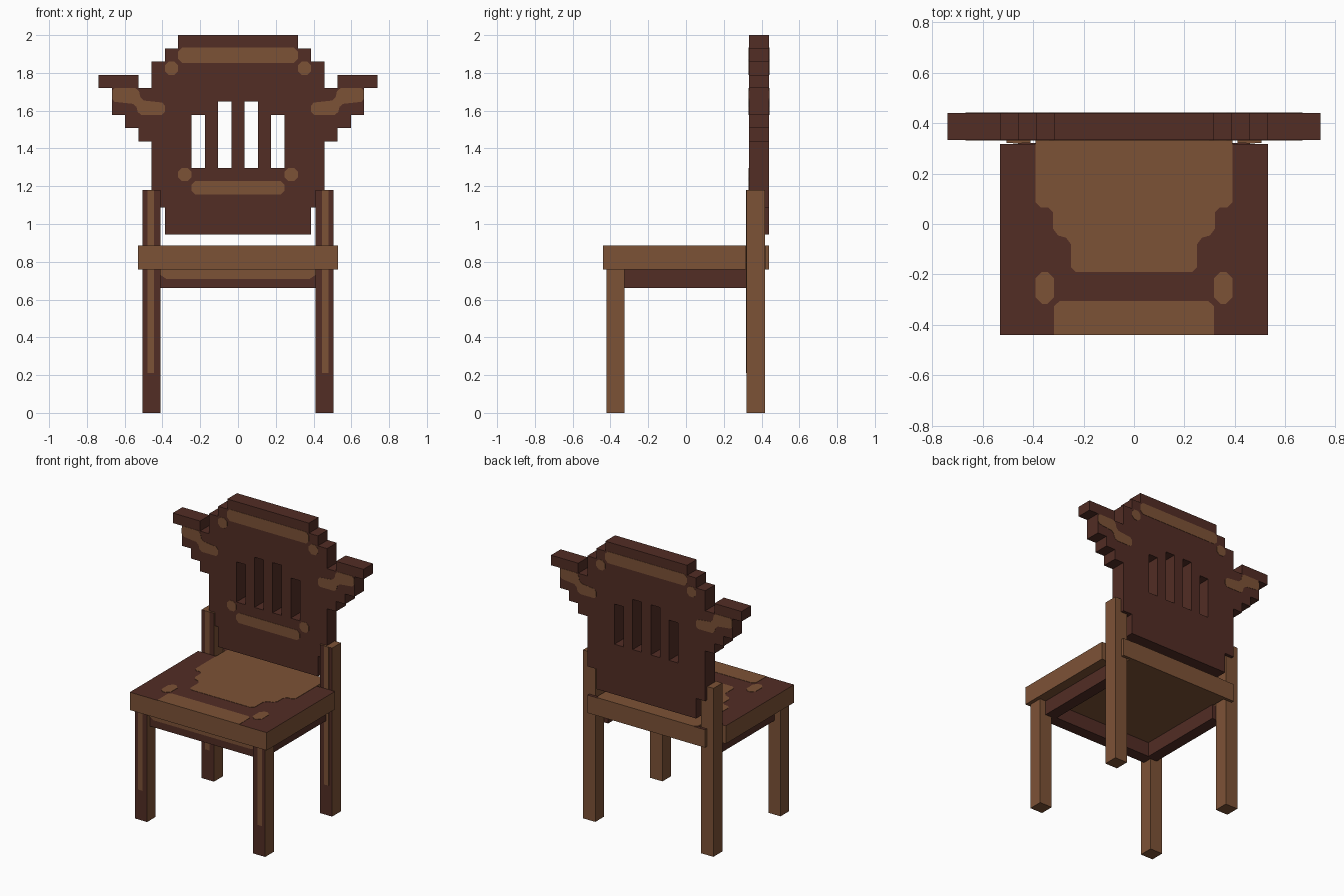
import bpy, bmesh
from math import pi
from mathutils import Matrix, Vector

if "Cube" in bpy.data.objects:
    bpy.data.objects.remove(bpy.data.objects["Cube"])


def material(name, rgb):
    m = bpy.data.materials.new(name)
    m.use_nodes = True
    colour = (*rgb, 1.0)
    m.diffuse_color = colour
    m.node_tree.nodes["Principled BSDF"].inputs["Base Color"].default_value = colour
    return m


DARK = material("dark wood", (0.084, 0.026, 0.018))
LIGHT = material("light wood", (0.204, 0.085, 0.037))
U = 2 / 28.45              # size of one square of the stepped design
BACK_FRONT, BACK_REAR = 0.333, 0.44
SEAT_LOW, SEAT_TOP = 0.76, 0.885
THIN = 0.002


# Placements of a flat outline: lying flat, facing forwards, facing backwards
def flat(z):
    return Matrix.Translation((0, 0, z))


def forwards(y):
    return Matrix.Translation((0, y, 0)) @ Matrix.Rotation(pi / 2, 4, 'X')


def backwards(y):
    return Matrix.Translation((0, y, 0)) @ Matrix.Rotation(pi, 4, 'Z') @ Matrix.Rotation(pi / 2, 4, 'X')


def finish(bm, name, mats, rule=None):
    bmesh.ops.recalc_face_normals(bm, faces=bm.faces)
    bm.normal_update()
    if rule:
        for f in bm.faces:
            f.material_index = 1 if rule(f.normal) else 0
    mesh = bpy.data.meshes.new(name)
    bm.to_mesh(mesh)
    bm.free()
    for m in mats:
        mesh.materials.append(m)
    ob = bpy.data.objects.new(name, mesh)
    bpy.context.collection.objects.link(ob)
    return ob


def thicken(bm, depth):
    geo = bmesh.ops.extrude_face_region(bm, geom=bm.faces[:])["geom"]
    verts = [g for g in geo if isinstance(g, bmesh.types.BMVert)]
    bmesh.ops.translate(bm, verts=verts, vec=Vector((0, 0, depth)))


def prism(name, outline, depth, place, mats, rule=None, cut=0):
    bm = bmesh.new()
    bm.faces.new([bm.verts.new((x, y, 0)) for x, y in outline])
    if cut:
        bmesh.ops.bevel(bm, geom=bm.verts[:], offset=cut, segments=1, affect='VERTICES')
    bm.normal_update()
    thicken(bm, depth)
    bm.transform(place)
    return finish(bm, name, mats, rule)


def rect(x0, x1, y0, y1):
    return [(x0, y0), (x1, y0), (x1, y1), (x0, y1)]


def sym(half):
    return half + [(-x, y) for x, y in reversed(half)]


def inlay(name, outline, place, cut=0.02):
    prism(name, outline, THIN, place, [LIGHT], cut=cut)


def inlay_pair(name, outline, place, cut=0.02):
    for side, s in (("left", 1), ("right", -1)):
        inlay(side + "_" + name, [(s * x, y) for x, y in outline], place, cut)


def box(name, x, y, z, mats, rule=None):
    prism(name, rect(*x, *y), z[1] - z[0], flat(z[0]), mats, rule)


# Backrest: right half of the stepped silhouette, centre column first
ROWS = ["#####", "######", "#######", "####### ###", "##########",
        "# ########", "# # #####", "# # ####", "# # ###", "# # ###",
        "#######", "#######", "#######", "######", "######"]
bm = bmesh.new()
for r, row in enumerate(ROWS):
    top = 2 - r * U
    for c, mark in enumerate(row):
        if mark == "#":
            for col in {c, -c}:
                x = col * U
                bm.faces.new([bm.verts.new((px, pz, 0)) for px, pz in
                              rect(x - U / 2, x + U / 2, top - U, top)])
bmesh.ops.remove_doubles(bm, verts=bm.verts[:], dist=0.001)
bm.normal_update()
thicken(bm, BACK_REAR - BACK_FRONT)
bm.transform(forwards(BACK_REAR))
finish(bm, "backrest", [DARK])


# Backrest inlays, measured in squares down from the top
def squares(c0, c1, r0, r1):
    return rect((c0 - .5) * U, (c1 + .5) * U, 2 - (r1 + 1) * U, 2 - r0 * U)


def arm_inlay():
    pts = [(5.5, 6), (7.5, 6), (7.7, 5.2), (9.5, 5), (9.5, 4), (7.5, 4), (7.3, 4.9), (5.5, 5.1)]
    return [(c * U, 2 - r * U) for c, r in pts]


for face, place in (("front", forwards(BACK_FRONT)), ("rear", backwards(BACK_REAR))):
    inlay(face + "_crest_inlay", squares(-4, 4, .95, 1.1), place)
    inlay_pair(face + "_shoulder_inlay", squares(5, 5, 2, 2), place)
    inlay_pair(face + "_arm_inlay", arm_inlay(), place, 0.015)
inlay("lower_band_inlay", squares(-3, 3, 11, 11), forwards(BACK_FRONT))
inlay_pair("lower_spot_inlay", squares(4, 4, 10, 10), forwards(BACK_FRONT))

# Seat, notched around the rear legs and with a rail behind them
seat = sym([(.53, -.44), (.53, .316), (.39, .316), (.39, .42), (.455, .42), (.455, .44)])
prism("seat", seat, SEAT_TOP - SEAT_LOW, flat(SEAT_LOW), [LIGHT, DARK], lambda n: n.z > .5)
inlay("seat_centre_inlay",
      sym([(.25, -.19), (.25, -.06), (.32, -.04), (.32, .065), (.39, .065), (.39, .44)]),
      flat(SEAT_TOP))
inlay("seat_front_inlay",
      sym([(.317, -.44), (.317, -.325), (.295, -.306)]), flat(SEAT_TOP), 0)
inlay_pair("seat_spot_inlay", rect(.317, .39, -.316, -.19), flat(SEAT_TOP), 0.025)

# Apron, open at the rear
prism("apron", sym([(.38, .32), (.46, .32), (.46, -.39), ])[0:3]
      + [(-.46, -.39), (-.46, .32), (-.38, .32), (-.38, -.31), (.38, -.31)],
      .1, flat(.66), [DARK])
inlay("apron_inlay", sym([(.38, .71), (.41, .73), (.41, SEAT_LOW)]), forwards(-.39), 0)

# Legs, dark in front with a light stripe
for side, s in (("left", 1), ("right", -1)):
    xs = sorted((s * .41, s * .505))
    stripe = sorted((s * .445, s * .48))
    for end, ys, top in (("front", (-.42, -.325), SEAT_LOW), ("rear", (.32, .418), 1.18)):
        name = end + "_" + side + "_leg"
        box(name, xs, ys, (0, top), [LIGHT, DARK], lambda n: n.y < -.5)
        inlay(name + "_stripe", rect(*stripe, .21, top), forwards(ys[0]), 0)
